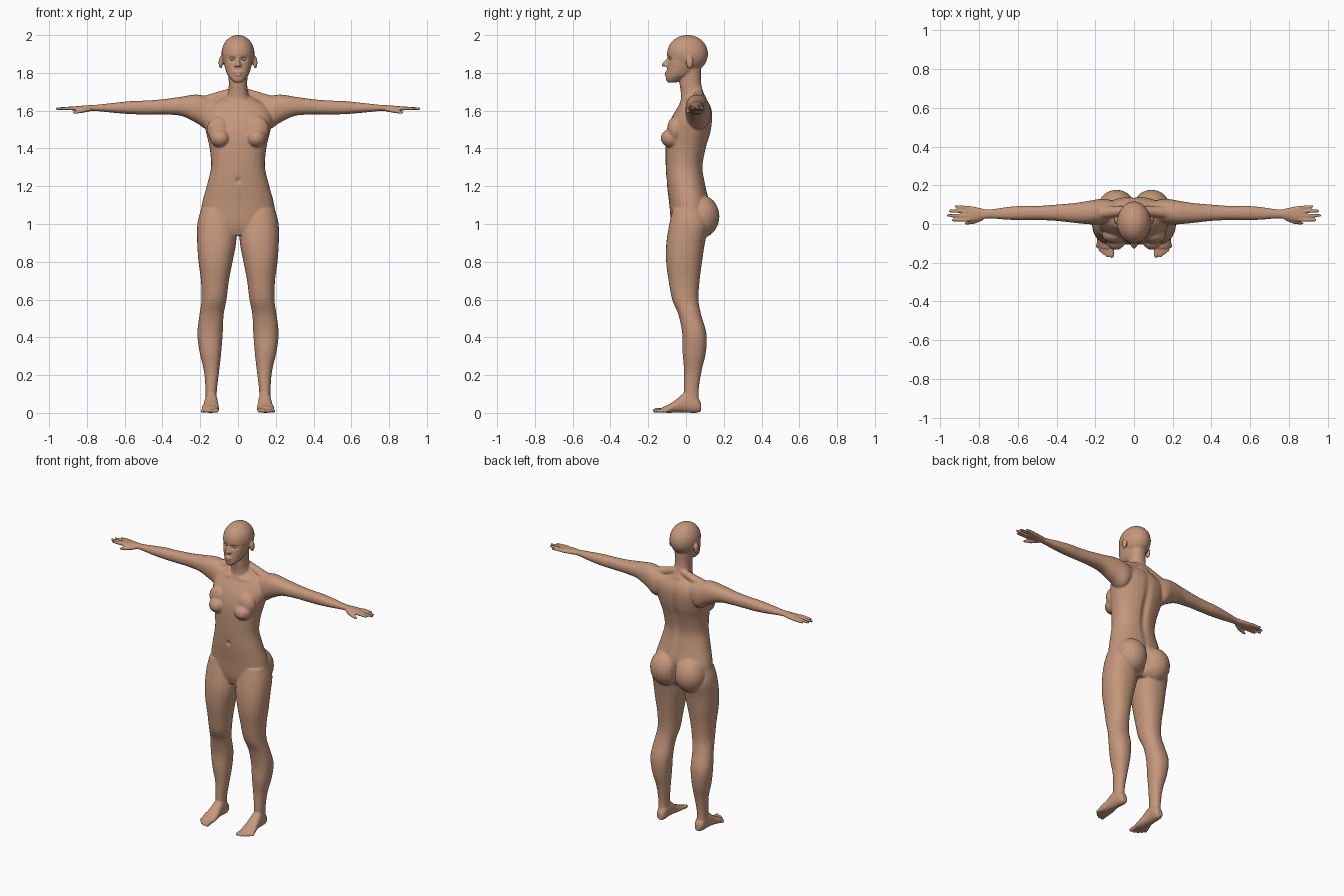
import bpy, bmesh
from math import cos, sin, pi, exp, copysign
from mathutils import Vector, Matrix

cube = bpy.data.objects.get("Cube")
if cube:
    bpy.data.objects.remove(cube)

skin = bpy.data.materials.new("warm skin")
skin.use_nodes = True
skin.diffuse_color = (0.56, 0.31, 0.2, 1)
skin.node_tree.nodes["Principled BSDF"].inputs["Base Color"].default_value = skin.diffuse_color

bm = bmesh.new()
BOTH = (1, -1)
MIDDLE = (1,)


def spline(rows, steps=5):
    """Smoothly interpolate the rows of a loft."""
    rows = [Vector(r) for r in rows]
    result = []
    for i in range(len(rows) - 1):
        before, a, b = rows[max(i - 1, 0)], rows[i], rows[i + 1]
        after = rows[min(i + 2, len(rows) - 1)]
        for s in range(steps):
            t = s / steps
            result.append(a + (b - before) * (t * (1 - t) ** 2 / 2)
                          + (b - a) * (t * t * (3 - 2 * t))
                          - (after - a) * (t * t * (1 - t) / 2))
    return result + [rows[-1]]


def loft(axis, rows, sides=MIDDLE, power=0.9, count=32):
    """Rows are position, centre across, half width, low edge, high edge."""
    for side in sides:
        rings = []
        for pos, centre, half, low, high in spline(rows):
            ring = []
            for k in range(count):
                c, s = cos(2 * pi * k / count), sin(2 * pi * k / count)
                u = centre + half * copysign(abs(c) ** power, c)
                v = (low + high) / 2 + (high - low) / 2 * copysign(abs(s) ** power, s)
                co = {"x": (pos, u, v), "y": (u, pos, v), "z": (u, v, pos)}[axis]
                ring.append(bm.verts.new((co[0] * side, co[1], co[2])))
            rings.append(ring)
        faces = [bm.faces.new(rings[0]), bm.faces.new(rings[-1][::-1])]
        for a, b in zip(rings, rings[1:]):
            for k in range(count):
                n = (k + 1) % count
                faces.append(bm.faces.new((a[k], b[k], b[n], a[n])))
        bmesh.ops.recalc_face_normals(bm, faces=faces)


def ball(centre, radii, sides=MIDDLE):
    for side in sides:
        place = Matrix.Translation((centre[0] * side, centre[1], centre[2]))
        bmesh.ops.create_uvsphere(bm, u_segments=24, v_segments=16, radius=1,
                                  matrix=place @ Matrix.Diagonal((*radii, 1)))


def capsule(start, end, r1, r2, sides=MIDDLE):
    for side in sides:
        a, b = (Vector((p[0] * side, p[1], p[2])) for p in (start, end))
        turn = (b - a).to_track_quat("Z", "Y").to_matrix().to_4x4()
        bmesh.ops.create_cone(bm, cap_ends=True, segments=16, radius1=r1, radius2=r2,
                              depth=(b - a).length,
                              matrix=Matrix.Translation((a + b) / 2) @ turn)
        ball(a, (r1, r1, r1))
        ball(b, (r2, r2, r2))


# Torso, with chest and hips
loft("z", [(.94, 0, .13, -.06, .08), (1, 0, .195, -.078, .12), (1.1, 0, .192, -.088, .125),
           (1.2, 0, .166, -.1, .105), (1.3, 0, .143, -.107, .09), (1.4, 0, .15, -.108, .107),
           (1.48, 0, .168, -.103, .13), (1.55, 0, .183, -.082, .14),
           (1.6, 0, .175, -.055, .138), (1.64, 0, .14, -.03, .122), (1.68, 0, .06, 0, .09)])
ball((.094, -.074, 1.455), (.054, .06, .05), BOTH)
ball((.1, -.055, 1.5), (.065, .045, .07), BOTH)
ball((.09, .075, 1.04), (.1, .102, .115), BOTH)

# Neck and the slope to the shoulders
loft("z", [(1.6, 0, .09, -.03, .12), (1.66, 0, .066, -.026, .112), (1.7, 0, .052, -.028, .092),
           (1.75, 0, .049, -.034, .08), (1.82, 0, .052, -.03, .08)])
capsule((.03, .07, 1.7), (.17, .06, 1.645), .022, .035, BOTH)

# Head and face
ball((0, .008, 1.9), (.088, .109, .101))
loft("z", [(1.748, 0, .02, -.096, -.05), (1.765, 0, .037, -.106, -.02),
           (1.79, 0, .056, -.104, .03), (1.83, 0, .07, -.1, .06),
           (1.87, 0, .077, -.097, .08), (1.93, 0, .075, -.093, .09)])
capsule((0, -.096, 1.872), (0, -.119, 1.842), .008, .0105)
ball((.011, -.106, 1.84), (.009, .012, .008), BOTH)
ball((0, -.104, 1.801), (.024, .011, .006))
ball((0, -.103, 1.789), (.02, .011, .006))
ball((.092, .02, 1.855), (.011, .02, .033), BOTH)

# Arms and palms
loft("x", [(.06, .06, .045, 1.57, 1.655), (.15, .065, .065, 1.5, 1.672),
           (.22, .06, .062, 1.535, 1.685), (.3, .057, .052, 1.572, 1.674),
           (.4, .058, .042, 1.58, 1.66), (.5, .057, .036, 1.58, 1.653),
           (.57, .057, .037, 1.582, 1.65), (.65, .055, .033, 1.588, 1.642),
           (.75, .052, .023, 1.598, 1.631), (.79, .052, .03, 1.598, 1.629),
           (.85, .053, .041, 1.598, 1.624), (.88, .055, .038, 1.602, 1.62)], BOTH)

# Fingers and thumbs
for root, tip, reach in ((.022, .02, .935), (.043, .044, .959), (.065, .068, .95), (.084, .09, .92)):
    capsule((.86, root, 1.613), (reach, tip, 1.611), .0105, .0075, BOTH)
capsule((.79, .03, 1.608), (.83, .01, 1.598), .014, .011, BOTH)
capsule((.83, .01, 1.598), (.868, .004, 1.59), .011, .008, BOTH)

# Legs
loft("z", [(1.08, .11, .085, -.07, .1), (1, .112, .103, -.088, .12), (.9, .113, .103, -.104, .1),
           (.8, .119, .09, -.105, .085), (.7, .122, .074, -.092, .072), (.6, .127, .066, -.073, .066),
           (.52, .14, .064, -.04, .08), (.42, .148, .067, -.02, .108), (.32, .146, .057, -.018, .105),
           (.22, .14, .04, -.01, .082), (.12, .142, .03, -.012, .067), (.04, .142, .03, -.01, .07)], BOTH)

# Feet and toes
loft("y", [(.08, .14, .02, .008, .05), (.055, .14, .031, 0, .09), (0, .142, .034, .001, .11),
           (-.05, .143, .04, .002, .072), (-.09, .146, .047, 0, .045),
           (-.125, .14, .038, .002, .03)], BOTH)
for x, y, r in ((.114, -.163, .0125), (.138, -.162, .01), (.157, -.15, .0095),
                (.174, -.136, .009), (.189, -.116, .009)):
    capsule((x * .8 + .028, -.095, .017), (x, y, r), .013, r, BOTH)

# Fuse the parts into one smooth skin
mesh = bpy.data.meshes.new("body_parts")
bm.to_mesh(mesh)
bm.free()
body = bpy.data.objects.new("body", mesh)
bpy.context.collection.objects.link(body)
remesh = body.modifiers.new("fuse", "REMESH")
remesh.mode = "VOXEL"
remesh.voxel_size = 0.005
smooth = body.modifiers.new("soften", "SMOOTH")
smooth.factor = 0.5
smooth.iterations = 5
graph = bpy.context.evaluated_depsgraph_get()
body.data = bpy.data.meshes.new_from_object(body.evaluated_get(graph))
body.modifiers.clear()


def dent(centre, radii, push, sides=MIDDLE):
    """Push the skin softly around a point, like a sculpting brush."""
    for side in sides:
        for v in body.data.vertices:
            d = [(v.co[i] - centre[i] * (side if i == 0 else 1)) / radii[i] for i in range(3)]
            far = sum(k * k for k in d)
            if far < 6:
                v.co.y += push * exp(-far)


# Eye sockets, mouth line, navel, collarbones, spine and seat creases
dent((.03, -.095, 1.873), (.017, .04, .01), .013, BOTH)
dent((0, -.112, 1.795), (.022, .03, .0035), .004)
dent((0, -.105, 1.23), (.012, .04, .014), .01)
dent((.07, -.03, 1.645), (.06, .03, .012), -.008, BOTH)
dent((0, .11, 1.4), (.022, .06, .2), -.014)
dent((0, .14, 1.03), (.012, .07, .08), -.025)

# Eyes
bm = bmesh.new()
ball((.03, -.0765, 1.873), (.013, .013, .009), BOTH)
eye_mesh = bpy.data.meshes.new("eyes")
bm.to_mesh(eye_mesh)
bm.free()
eyes = bpy.data.objects.new("eyes", eye_mesh)
bpy.context.collection.objects.link(eyes)

for part in (body, eyes):
    part.data.materials.clear()
    part.data.materials.append(skin)
    for face in part.data.polygons:
        face.use_smooth = True
